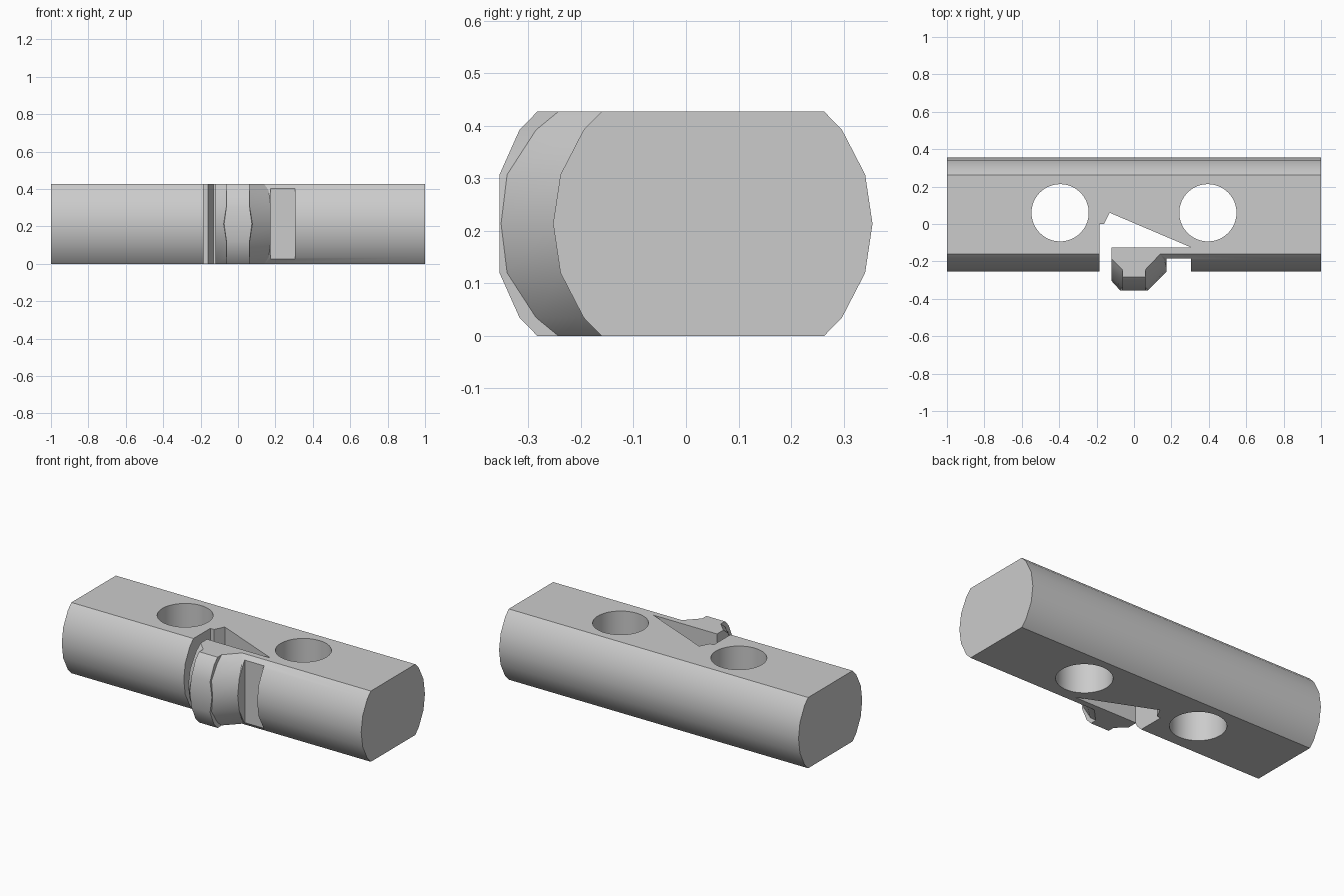
import bpy
import bmesh
import math

if "Cube" in bpy.data.objects:
    bpy.data.objects.remove(bpy.data.objects["Cube"], do_unlink=True)

HEIGHT = 0.427

grey = bpy.data.materials.new("plain_grey")
grey.use_nodes = True
grey.diffuse_color = (0.6, 0.6, 0.6, 1)
grey.node_tree.nodes["Principled BSDF"].inputs["Base Color"].default_value = (0.6, 0.6, 0.6, 1)


def loft(name, rings):
    """Closed solid skinned through rings of equal point count."""
    bm = bmesh.new()
    loops = [[bm.verts.new(p) for p in ring] for ring in rings]
    n = len(loops[0])
    for a, b in zip(loops, loops[1:]):
        for i in range(n):
            j = (i + 1) % n
            bm.faces.new((a[i], a[j], b[j], b[i]))
    bm.faces.new(loops[0][::-1])
    bm.faces.new(loops[-1])
    bmesh.ops.recalc_face_normals(bm, faces=bm.faces[:])
    mesh = bpy.data.meshes.new(name)
    bm.to_mesh(mesh)
    bm.free()
    mesh.materials.append(grey)
    obj = bpy.data.objects.new(name, mesh)
    bpy.context.collection.objects.link(obj)
    return obj


def prism(name, outline):
    """Vertical cutter through the full height."""
    return loft(name, [[(x, y, z) for x, y in outline] for z in (-0.1, HEIGHT + 0.1)])


def combine(target, tool, operation):
    bpy.context.view_layer.objects.active = target
    mod = target.modifiers.new("combine", "BOOLEAN")
    mod.operation = operation
    mod.solver = "EXACT"
    mod.object = tool
    bpy.ops.object.modifier_apply(modifier=mod.name)
    bpy.data.objects.remove(tool, do_unlink=True)


# Bulge of the rounded sides at each height, mirrored top to bottom
lower = [(0, 0), (0.035, 0.034), (0.12, 0.078), (HEIGHT / 2, 0.092)]
bulge = lower + [(HEIGHT - z, d) for z, d in lower[-2::-1]]

# Bar with rounded front and back
section = [(0.263 + d, z) for z, d in bulge] + [(-0.161 - d, z) for z, d in bulge[::-1]]
body = loft("bar_body", [[(x, y, z) for y, z in section] for x in (-1, 1)])

# Two through holes
for x in (-0.395, 0.395):
    ring = [(x + 0.153 * math.cos(a), 0.06 + 0.153 * math.sin(a))
            for a in (math.tau * i / 64 for i in range(64))]
    combine(body, prism("hole_cutter", ring), "DIFFERENCE")

# Wedge-shaped slot behind the spring arm
slot = [(-0.185, -0.5), (-0.185, 0), (-0.16, 0), (-0.13, 0.06),
        (0.305, -0.125), (-0.12, -0.125), (-0.12, -0.5)]
combine(body, prism("slot_cutter", slot), "DIFFERENCE")

# Relief in front of the spring arm
relief = [(0.175, -0.5), (0.305, -0.5), (0.305, -0.185), (0.175, -0.185)]
combine(body, prism("relief_cutter", relief), "DIFFERENCE")

# Chamfered push button, following the bar's rounding
rings = []
for z, d in bulge:
    front = max(-0.283 - d, -0.355)
    corner = max(-0.243 - 1.25 * d, front)
    shoulder = -0.185 - 1.3 * d
    side = 0.14 + 0.035 * min(1, d / 0.05)
    half = 0.062 + 0.012 * max(0, (d - 0.078) / 0.014)
    rings.append([(x, y, z) for x, y in (
        (-0.12, -0.125), (-0.12, shoulder), (-half, corner), (-half, front),
        (half, front), (half, corner), (side, -0.161 - d), (side, -0.125))])
    # Merge corner and front where the face is flat
    if corner - front < 0.012:
        rings[-1][2] = (-half - 0.003, front + 0.003, z)
        rings[-1][5] = (half + 0.003, front + 0.003, z)
button = loft("push_button", rings)
combine(body, button, "UNION")

# Smooth the rounding, keep the chamfers crisp
bpy.ops.object.select_all(action="DESELECT")
body.select_set(True)
bpy.context.view_layer.objects.active = body
bpy.ops.object.shade_smooth_by_angle(angle=math.radians(25))
